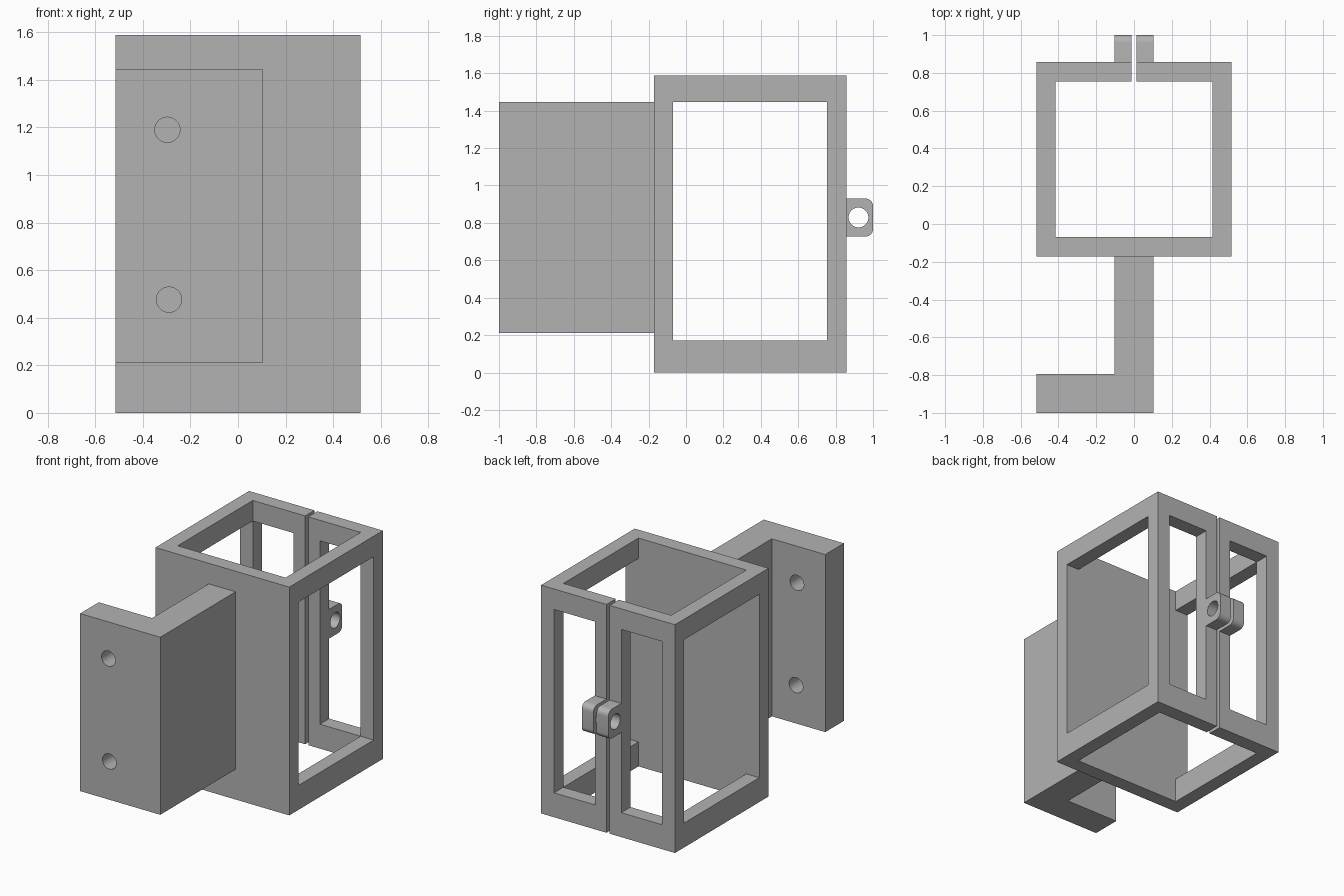
import bpy, bmesh, math
from mathutils import Matrix

cube = bpy.data.objects.get("Cube")
if cube:
    bpy.data.objects.remove(cube, do_unlink=True)

GREY = (0.45, 0.45, 0.45, 1)
grey = bpy.data.materials.new("plain grey")
grey.use_nodes = True
grey.diffuse_color = GREY
grey.node_tree.nodes["Principled BSDF"].inputs["Base Color"].default_value = GREY


def finish(name, bm):
    bmesh.ops.recalc_face_normals(bm, faces=bm.faces)
    mesh = bpy.data.meshes.new(name)
    bm.to_mesh(mesh)
    bm.free()
    mesh.materials.append(grey)
    obj = bpy.data.objects.new(name, mesh)
    bpy.context.collection.objects.link(obj)
    return obj


def box(name, xs, ys, zs):
    bm = bmesh.new()
    bmesh.ops.create_cube(bm, size=1)
    for v in bm.verts:
        v.co = [r[0] if c < 0 else r[1] for c, r in zip(v.co, (xs, ys, zs))]
    return finish(name, bm)


def prism(name, points, offset):
    """Extrude a closed outline of 3D points along an offset."""
    bm = bmesh.new()
    face = bm.faces.new([bm.verts.new(p) for p in points])
    out = bmesh.ops.extrude_face_region(bm, geom=[face])
    verts = [g for g in out["geom"] if isinstance(g, bmesh.types.BMVert)]
    bmesh.ops.translate(bm, verts=verts, vec=offset)
    return finish(name, bm)


def bore(name, axis, centre, radius, depth=0.5):
    bm = bmesh.new()
    bmesh.ops.create_cone(bm, cap_ends=True, segments=48, radius1=radius, radius2=radius, depth=depth)
    turn = Matrix.Rotation(math.pi / 2, 4, "Y" if axis == "X" else "X")
    bmesh.ops.transform(bm, matrix=Matrix.Translation(centre) @ turn, verts=bm.verts)
    return finish(name, bm)


def select(obj):
    bpy.ops.object.select_all(action="DESELECT")
    obj.select_set(True)
    bpy.context.view_layer.objects.active = obj


def cut(obj, cutters):
    select(obj)
    for c in cutters:
        mod = obj.modifiers.new("cut", "BOOLEAN")
        mod.operation, mod.solver, mod.object = "DIFFERENCE", "EXACT", c
        bpy.ops.object.modifier_apply(modifier=mod.name)
        bpy.data.objects.remove(c, do_unlink=True)


# Shared sizes
HALF, INNER, GAP, POST = 0.515, 0.415, 0.012, 0.102
FRONT, BACK = -0.172, 0.857
IN_FRONT, IN_BACK = -0.07, 0.755
HEIGHT = 1.588
WINDOW = (0.17, 1.445)

# Holder cage: open top and bottom, solid front, side and back windows, split back
cage = box("holder_cage", (-HALF, HALF), (FRONT, BACK), (0, HEIGHT))
cut(cage, [
    box("cavity", (-INNER, INNER), (IN_FRONT, IN_BACK), (-1, 3)),
    box("side_windows", (-1, 1), (IN_FRONT, IN_BACK), WINDOW),
    box("back_window_left", (POST, INNER), (0.4, 1), WINDOW),
    box("back_window_right", (-INNER, -POST), (0.4, 1), WINDOW),
    box("back_slit", (-GAP, GAP), (0.4, 1), (-1, 3)),
])

# L-shaped mounting bracket with two screw holes
Z0, Z1 = 0.21, 1.445
outline = [(-HALF, -1), (0.102, -1), (0.102, FRONT), (-0.104, FRONT), (-0.104, -0.795), (-HALF, -0.795)]
bracket = prism("mounting_bracket", [(x, y, Z0) for x, y in outline], (0, 0, Z1 - Z0))
cut(bracket, [bore("screw_hole", "Y", (x, -0.9, z), 0.053) for x, z in ((-0.297, 1.19), (-0.29, 0.476))])

# Pair of clamp lugs with rounded outer corners and a bolt hole
LOW, HIGH, R = 0.727, 0.93, 0.04
arc = [i * math.pi / 16 for i in range(9)]
profile = [(BACK, HIGH), (BACK, LOW)]
profile += [(1 - R + R * math.sin(a), LOW + R - R * math.cos(a)) for a in arc]
profile += [(1 - R + R * math.cos(a), HIGH - R + R * math.sin(a)) for a in arc]
for side, name in ((1, "left_clamp_lug"), (-1, "right_clamp_lug")):
    lug = prism(name, [(side * GAP, y, z) for y, z in profile], (side * (POST - GAP), 0, 0))
    cut(lug, [bore("bolt_hole", "X", (0, 0.922, 0.829), 0.053)])

# Smooth the round surfaces, keep edges crisp
for obj in [o for o in bpy.data.objects if o.type == "MESH"]:
    select(obj)
    bpy.ops.object.shade_smooth_by_angle(angle=math.radians(30))
